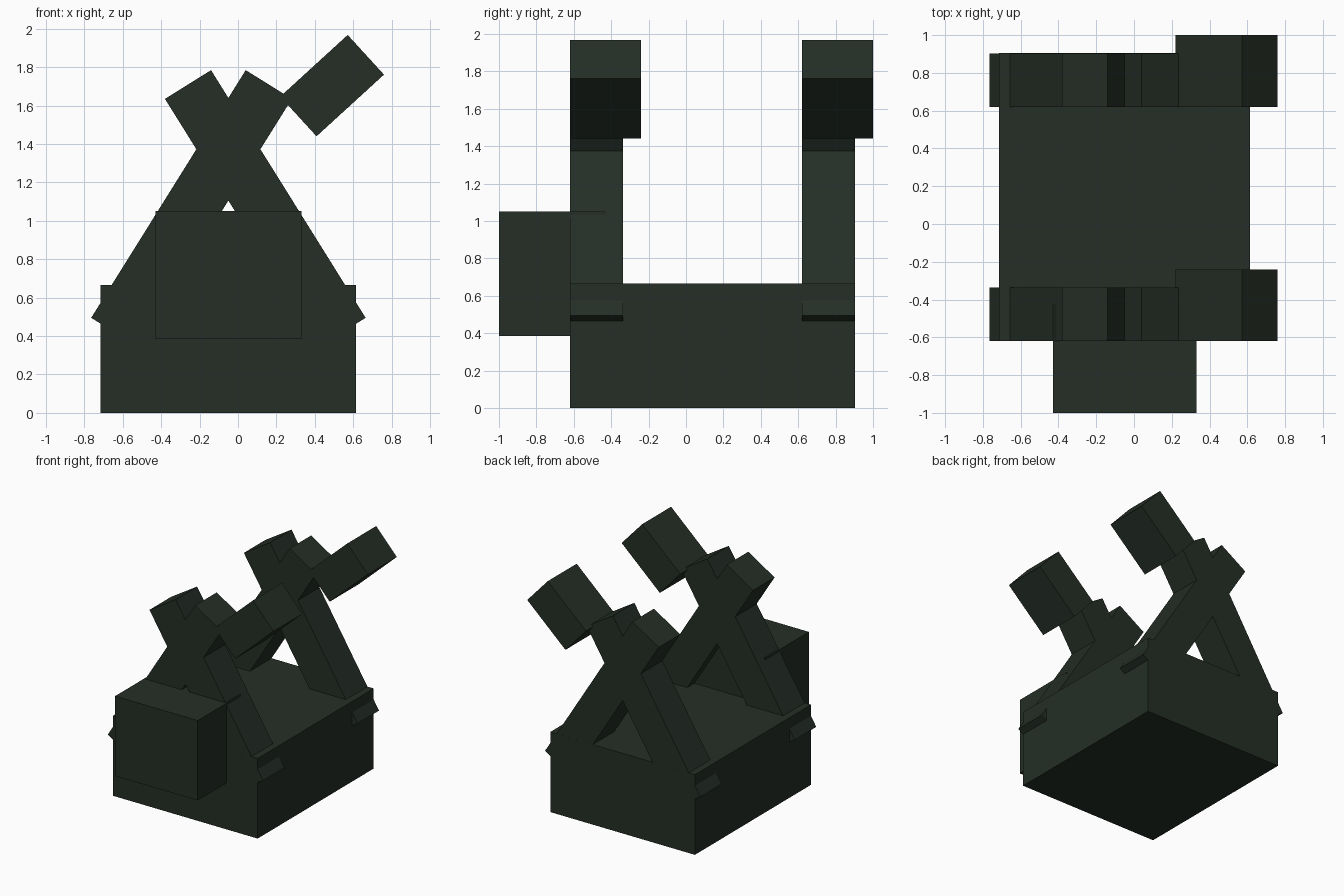
import bpy
import math

cube = bpy.data.objects.get("Cube")
if cube:
    bpy.data.objects.remove(cube, do_unlink=True)

# One dark green for the whole model
green = bpy.data.materials.new("dark_green")
green.use_nodes = True
colour = (0.018, 0.028, 0.019, 1)
green.diffuse_color = colour
green.node_tree.nodes["Principled BSDF"].inputs["Base Color"].default_value = colour


def block(name, centre, size, tilt=0):
    """Box with its long axis along x, tilted in the x-z plane."""
    bpy.ops.mesh.primitive_cube_add(size=1, location=centre)
    ob = bpy.context.object
    ob.name = name
    ob.scale = size
    ob.rotation_euler.y = -tilt
    bpy.ops.object.transform_apply(location=False, rotation=True, scale=True)
    ob.data.materials.append(green)
    return ob


MID = -0.05  # centre line of the body

# Body and front box
block("base", (MID, 0.142, 0.333), (1.33, 1.524, 0.666))
block("front_box", (MID, -0.715, 0.718), (0.76, 0.57, 0.664))

# Crossed beams with a tilted head block, at both ends of the base
lean = math.atan2(1.29, 0.805)
for end, y in (("front", -0.62), ("back", 0.62)):
    for side, s in (("left", 1), ("right", -1)):
        block(f"{end}_beam_{side}", (MID + s * 0.192, y + 0.142, 1.065),
              (1.52, 0.283, 0.283), -s * lean)
    block(f"{end}_head_block", (0.49, y + 0.19, 1.704),
          (0.476, 0.38, 0.28), math.atan2(0.32, 0.35))
